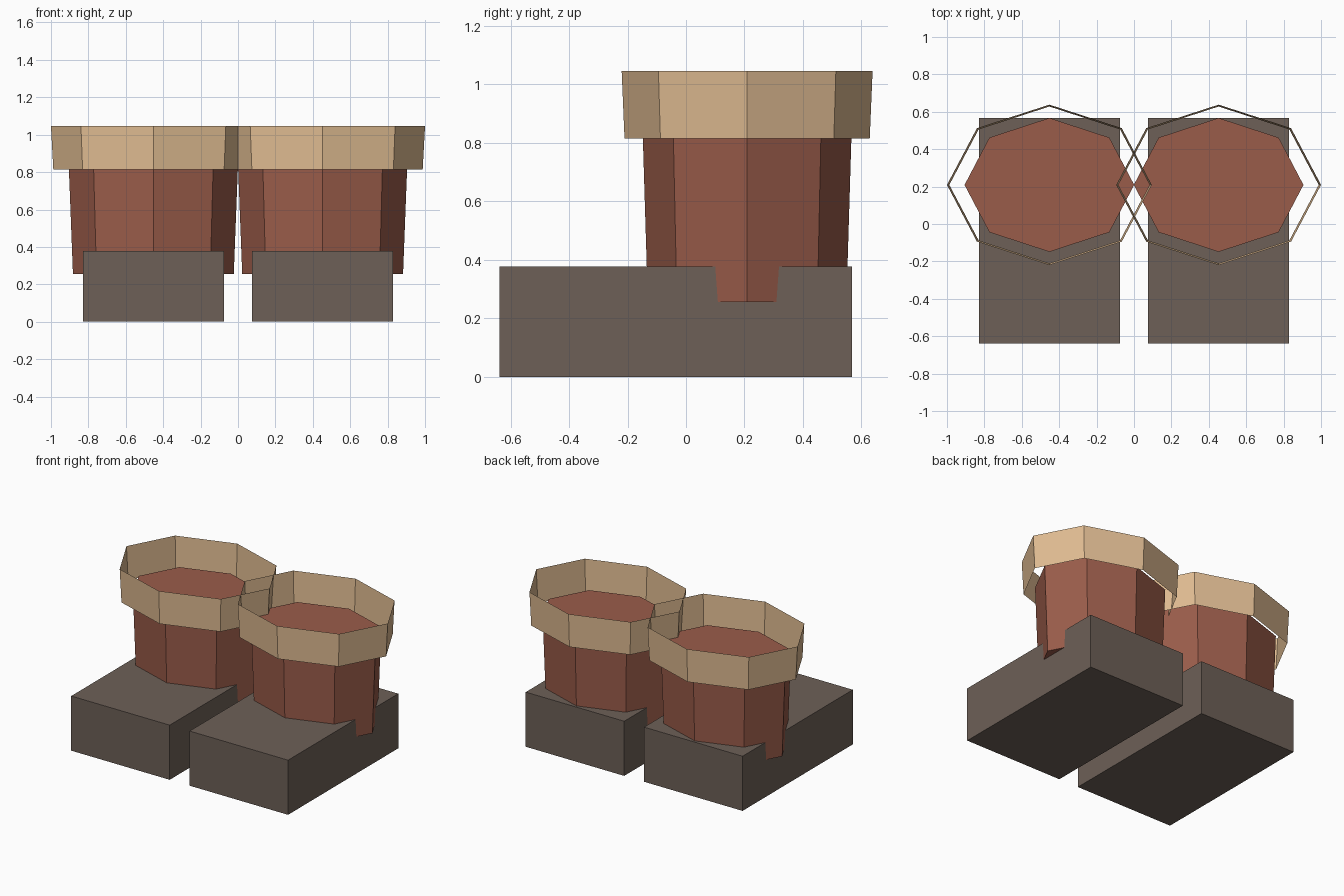
import bpy

if "Cube" in bpy.data.objects:
    bpy.data.objects.remove(bpy.data.objects["Cube"])


def srgb(r, g, b):
    def lin(c):
        c /= 255
        return c / 12.92 if c <= 0.04045 else ((c + 0.055) / 1.055) ** 2.4
    return (lin(r), lin(g), lin(b), 1)


def material(name, rgb):
    m = bpy.data.materials.new(name)
    m.diffuse_color = srgb(*rgb)
    m.use_nodes = True
    m.node_tree.nodes["Principled BSDF"].inputs["Base Color"].default_value = m.diffuse_color
    return m


SOLE = material("dark brown", (109, 96, 87))
LEG = material("red brown", (154, 92, 74))
CUFF = material("tan", (224, 188, 146))

CX, CY = 0.4525, 0.209   # centre of each leg
SQUASH = 0.358 / 0.4535  # oval depth / width


def box(name, lo, hi, mat):
    centre = [(a + b) / 2 for a, b in zip(lo, hi)]
    bpy.ops.mesh.primitive_cube_add(size=1, location=centre)
    ob = bpy.context.object
    ob.name = name
    ob.scale = [b - a for a, b in zip(lo, hi)]
    ob.data.materials.append(mat)


def octagon(name, x, z0, z1, r0, r1, squash, mat, fill):
    bpy.ops.mesh.primitive_cone_add(
        vertices=8, radius1=r0, radius2=r1, depth=z1 - z0,
        end_fill_type=fill, location=(x, CY, (z0 + z1) / 2))
    ob = bpy.context.object
    ob.name = name
    ob.scale.y = squash
    ob.data.materials.append(mat)


for side, label in ((-1, "left"), (1, "right")):
    # block foot
    xs = sorted((side * 0.076, side * 0.83))
    box(label + "_foot", (xs[0], -0.638, 0), (xs[1], 0.567, 0.378), SOLE)
    # tapered leg sunk into the foot and rising inside the cuff
    octagon(label + "_leg", side * CX, 0.255, 0.865, 0.430, 0.4535,
            SQUASH, LEG, 'NGON')
    # open thin cuff around the top of the leg
    octagon(label + "_cuff", side * CX, 0.815, 1.046, 0.535, 0.5475,
            0.429 / 0.5475, CUFF, 'NOTHING')
